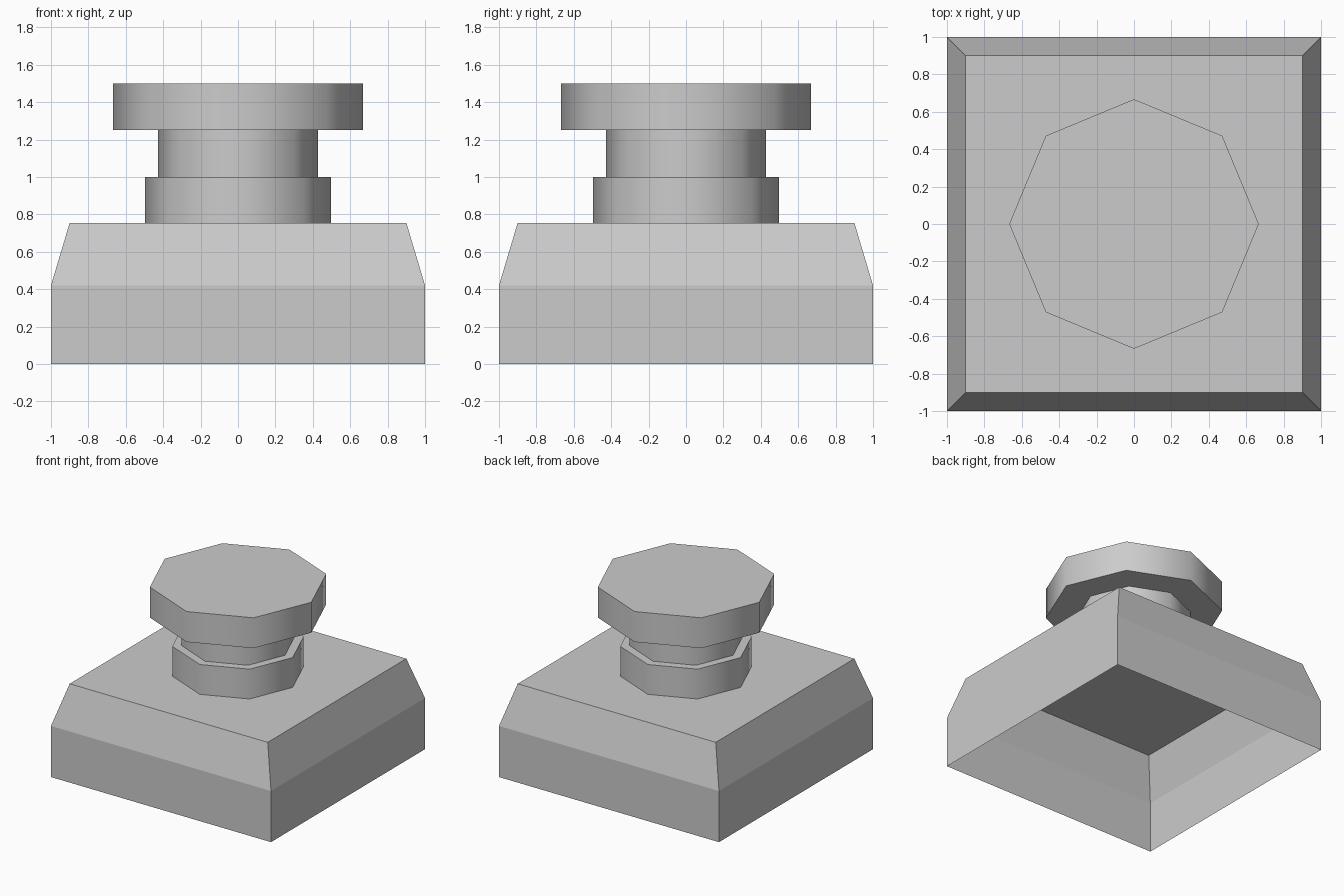
import bpy, bmesh, math

if "Cube" in bpy.data.objects:
    bpy.data.objects.remove(bpy.data.objects["Cube"])


def lofted(name, sides, turn, profile, smooth=False):
    """Stack regular rings of (corner radius, z), open below, capped on top."""
    bm = bmesh.new()
    rings = []
    for r, z in profile:
        angles = [turn + math.tau * i / sides for i in range(sides)]
        rings.append([bm.verts.new((r * math.cos(a), r * math.sin(a), z)) for a in angles])
    for low, high in zip(rings, rings[1:]):
        for i in range(sides):
            j = (i + 1) % sides
            bm.faces.new((low[i], low[j], high[j], high[i]))
    bm.faces.new(rings[-1])
    mesh = bpy.data.meshes.new(name)
    bm.to_mesh(mesh)
    bm.free()
    obj = bpy.data.objects.new(name, mesh)
    bpy.context.collection.objects.link(obj)
    if smooth:
        bpy.ops.object.select_all(action='DESELECT')
        obj.select_set(True)
        bpy.context.view_layer.objects.active = obj
        bpy.ops.object.shade_smooth_by_angle(angle=math.radians(50))
    return obj


# Hollow square base with sloped shoulders
diag = math.sqrt(2)
lofted("base", 4, math.pi / 4, [(diag, 0), (diag, 0.42), (0.9 * diag, 0.755)])

# Eight-sided knob: collar, neck and wide cap
lofted("knob", 8, 0, [(0.497, 0.755), (0.497, 1.0), (0.427, 1.0),
                      (0.427, 1.25), (0.667, 1.25), (0.667, 1.5)], smooth=True)
